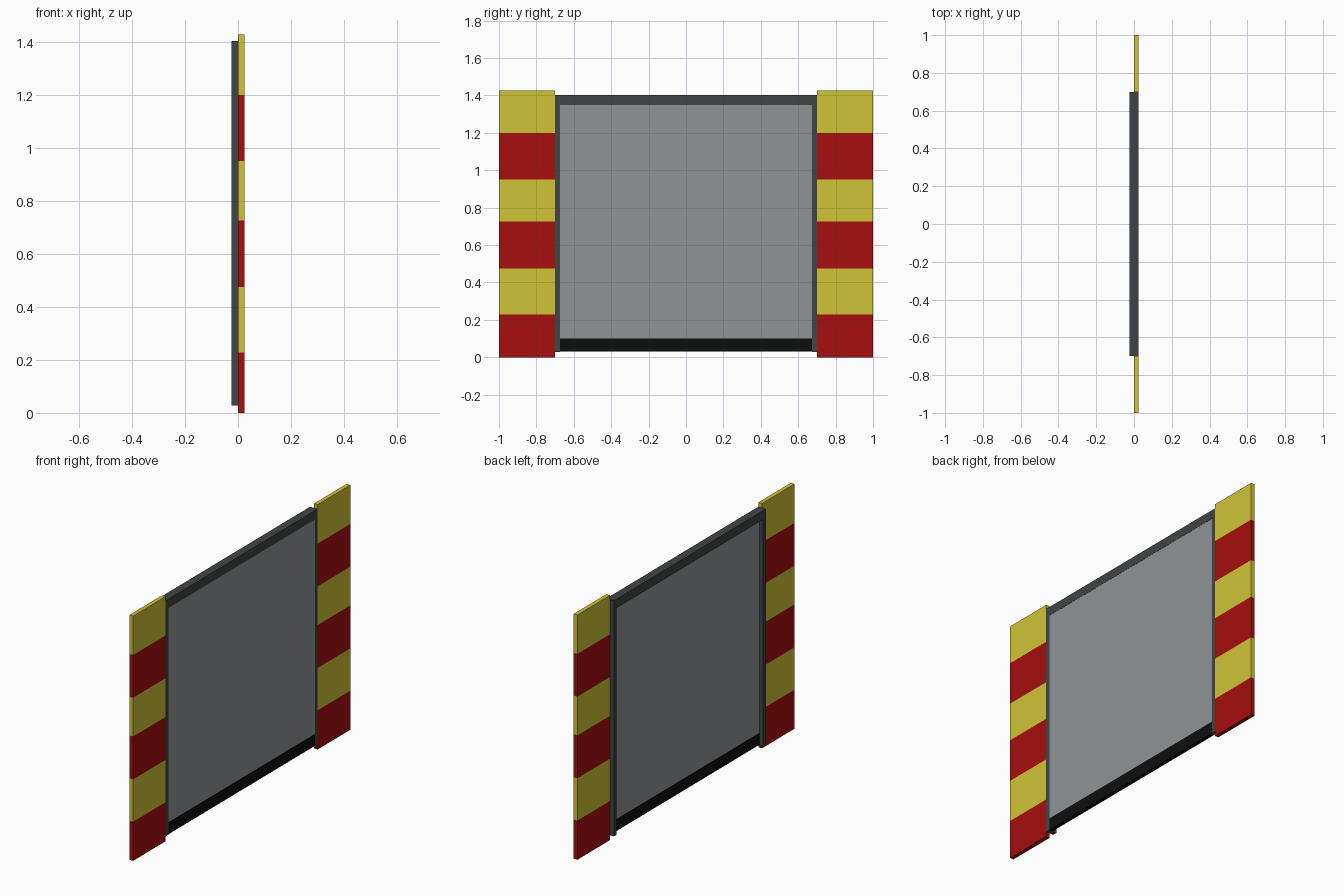
import bpy, bmesh
from mathutils import Vector

if "Cube" in bpy.data.objects:
    bpy.data.objects.remove(bpy.data.objects["Cube"])


def material(name, rgb):
    m = bpy.data.materials.new(name)
    m.diffuse_color = (*rgb, 1.0)
    m.use_nodes = True
    m.node_tree.nodes["Principled BSDF"].inputs["Base Color"].default_value = m.diffuse_color
    return m


YELLOW = material("warning yellow", (0.63, 0.55, 0.037))
RED = material("warning red", (0.385, 0.0045, 0.0045))
GREY = material("shutter grey", (0.275, 0.293, 0.305))
DARK = material("frame dark grey", (0.052, 0.059, 0.059))
BLACK = material("seal black", (0.004, 0.0045, 0.0045))


def box(name, lo, hi, mats, cuts=()):
    """Box between two corners; optional horizontal cuts alternate the materials by height."""
    lo, hi = Vector(lo), Vector(hi)
    bm = bmesh.new()
    bmesh.ops.create_cube(bm, size=1)
    for v in bm.verts:
        v.co = Vector([(lo[i] + hi[i]) / 2 + v.co[i] * (hi[i] - lo[i]) for i in range(3)])
    for z in cuts:
        bmesh.ops.bisect_plane(bm, geom=bm.verts[:] + bm.edges[:] + bm.faces[:],
                               plane_co=(0, 0, z), plane_no=(0, 0, 1))
    for f in bm.faces:
        band = sum(f.calc_center_median().z > z for z in cuts)
        f.material_index = band % len(mats)
    bmesh.ops.recalc_face_normals(bm, faces=bm.faces)
    me = bpy.data.meshes.new(name)
    bm.to_mesh(me)
    bm.free()
    for m in mats:
        me.materials.append(m)
    ob = bpy.data.objects.new(name, me)
    bpy.context.collection.objects.link(ob)
    return ob


BACK, FRONT = -0.025, 0.024
STRIPES = (0.228, 0.475, 0.725, 0.951, 1.2)

# Striped side panels and door jambs, one pair per side
for side, s in (("left", -1), ("right", 1)):
    y0, y1 = sorted((0.70 * s, 1.0 * s))
    box(side + "_striped_panel", (0, y0, 0), (FRONT, y1, 1.427), [RED, YELLOW], STRIPES)
    y0, y1 = sorted((0.675 * s, 0.70 * s))
    box(side + "_jamb", (BACK, y0, 0.028), (FRONT, y1, 1.402), [DARK])

# Lintel between the jambs
box("lintel", (BACK, -0.675, 1.35), (FRONT, 0.675, 1.402), [DARK])

# Door leaf, flush on one side and recessed on the other, with black bottom seal
box("door_leaf", (0, -0.675, 0.10), (FRONT - 0.001, 0.675, 1.35), [GREY])
box("bottom_seal", (0, -0.675, 0.03), (FRONT - 0.001, 0.675, 0.10), [BLACK])
